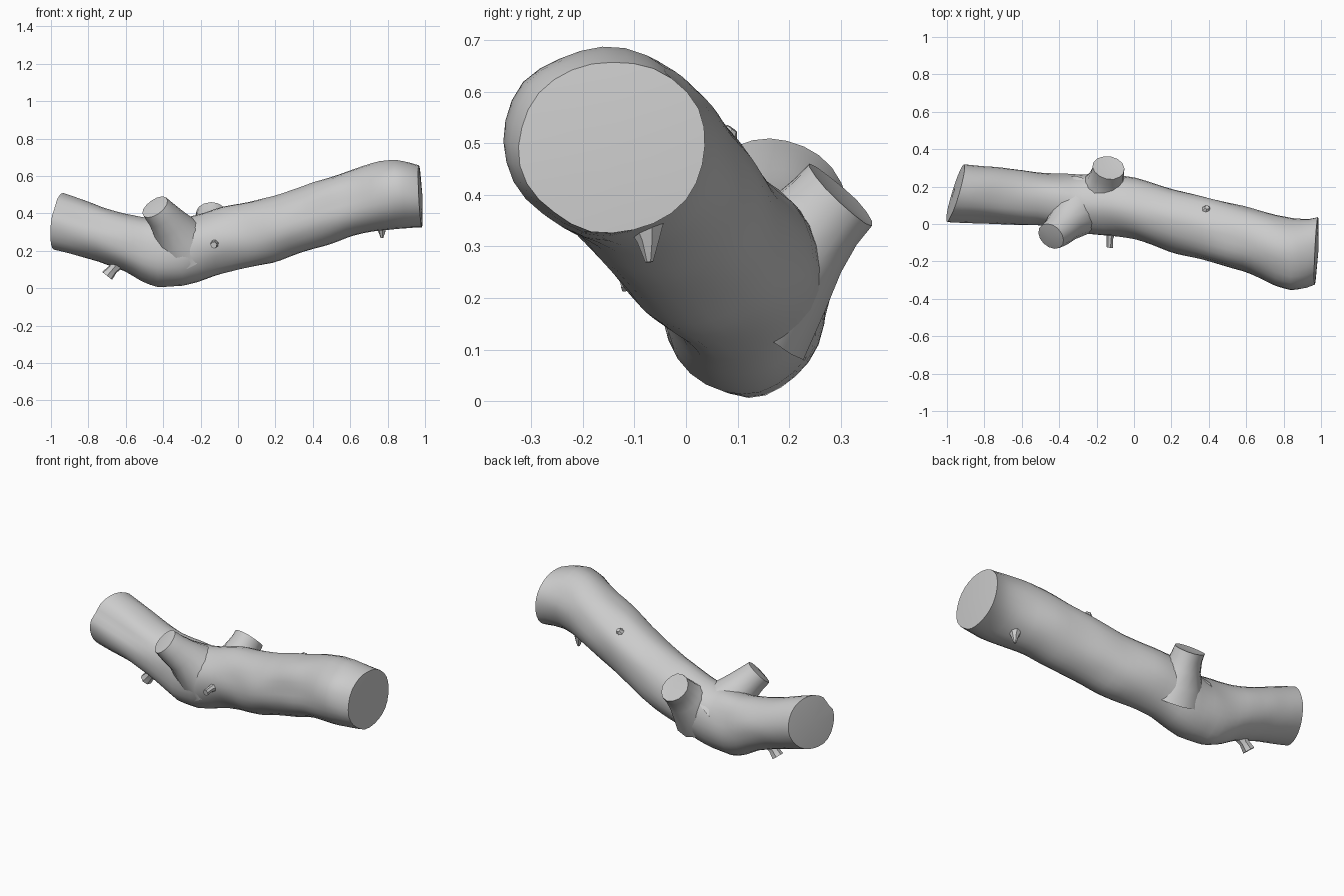
import bpy, bmesh, math
from mathutils import Vector, noise

if "Cube" in bpy.data.objects:
    bpy.data.objects.remove(bpy.data.objects["Cube"])

SIDES = 28


def loft(name, rings, dish=0.0, angle=40):
    """Skin a list of point rings and close both ends with a shallow dished cap."""
    bm = bmesh.new()
    loops = [[bm.verts.new(p) for p in ring] for ring in rings]
    n = len(loops[0])
    for a, b in zip(loops, loops[1:]):
        for i in range(n):
            j = (i + 1) % n
            bm.faces.new((a[i], a[j], b[j], b[i]))
    for ring, inner in ((loops[0], loops[1]), (loops[-1], loops[-2])):
        c = sum((v.co for v in ring), Vector()) / n
        ci = sum((v.co for v in inner), Vector()) / n
        mid = bm.verts.new(c + (ci - c).normalized() * dish)
        for i in range(n):
            bm.faces.new((ring[i], ring[(i + 1) % n], mid))
    bmesh.ops.recalc_face_normals(bm, faces=bm.faces)
    mesh = bpy.data.meshes.new(name)
    bm.to_mesh(mesh)
    bm.free()
    ob = bpy.data.objects.new(name, mesh)
    bpy.context.collection.objects.link(ob)
    bpy.ops.object.select_all(action='DESELECT')
    ob.select_set(True)
    bpy.context.view_layer.objects.active = ob
    bpy.ops.object.shade_smooth_by_angle(angle=math.radians(angle))
    return ob


def limb(name, path, sides=14, rough=0.006, dish=0.008):
    """Stub or twig: path of (x, y, z, radius), rings square to the overall direction."""
    d = (Vector(path[-1][:3]) - Vector(path[0][:3])).normalized()
    u = d.orthogonal().normalized()
    v = d.cross(u)
    rings = []
    for x, y, z, r in path:
        ring = []
        for i in range(sides):
            t = math.tau * i / sides
            p = Vector((x, y, z)) + (u * math.cos(t) + v * math.sin(t)) * r
            ring.append(p + noise.noise_vector(p * 9) * rough)
        rings.append(ring)
    return loft(name, rings, dish)


# Trunk outline: x, top z, bottom z, back y, front y
OUTLINE = [
    (-.955, .51, .20, .315, .01), (-.75, .44, .15, .305, .0), (-.6, .40, .09, .29, -.005),
    (-.5, .38, .03, .275, -.01), (-.42, .375, .003, .27, -.03), (-.3, .375, .015, .265, -.05),
    (-.2, .40, .04, .27, -.055), (-.1, .43, .075, .26, -.06), (0, .45, .10, .245, -.08),
    (.2, .49, .14, .19, -.15), (.4, .57, .21, .14, -.21), (.6, .63, .275, .095, -.26),
    (.75, .675, .31, .05, -.33), (.84, .685, .322, .03, -.355), (.92, .675, .327, .025, -.345),
    (.975, .66, .328, .04, -.325)]


def section(x):
    for a, b in zip(OUTLINE, OUTLINE[1:]):
        if x <= b[0] + 1e-6:
            f = (x - a[0]) / (b[0] - a[0])
            return [p + (q - p) * f for p, q in zip(a, b)]


# Trunk, with slanted saw cuts at both ends and shallow bark lumps
rings = []
STEPS = 44
for s in range(STEPS + 1):
    x = -.955 + 1.93 * s / STEPS
    _, zt, zb, yb, yf = section(x)
    cy, cz, ry, rz = (yb + yf) / 2, (zt + zb) / 2, (yb - yf) / 2, (zt - zb) / 2
    wl = max(0, (-.55 - x) / .4)
    wr = max(0, (x - .75) / .225)
    ring = []
    for i in range(SIDES):
        t = math.tau * i / SIDES
        k = 1 + .05 * noise.noise(Vector((x * 5, math.cos(t) * 1.6, math.sin(t) * 1.6)))
        # long groove on the upper front of the left part
        da = math.atan2(math.sin(t - 2.6), math.cos(t - 2.6))
        k -= .09 * math.exp(-(da / .22) ** 2) * min(1, wl * 2)
        # scar hollows along the front of the right part
        db = math.atan2(math.sin(t - 3.0), math.cos(t - 3.0))
        k -= .06 * math.exp(-(db / .3) ** 2 - ((x - .45) / .22) ** 2)
        dy, dz = ry * k * math.cos(t), rz * k * math.sin(t)
        dx = wl * (.29 * dy + .13 * dz) + wr * (.05 * dy - .05 * dz)
        ring.append(Vector((x + dx, cy + dy, max(0, cz + dz))))
    rings.append(ring)
loft("trunk", rings, dish=-.012)

# Sawn branch stubs with flared bases
limb("front_stub", [(-.27, .11, .20, .17), (-.33, .05, .28, .135), (-.37, .0, .345, .10),
                    (-.41, -.04, .395, .085), (-.445, -.065, .435, .078)], dish=-.01)
limb("back_stub", [(-.18, .11, .20, .17), (-.165, .175, .265, .135), (-.15, .23, .32, .10),
                   (-.14, .27, .365, .088), (-.135, .302, .40, .085)])

# Broken twigs
for name, path in {
    "lower_twig": [(-.63, .12, .15, .045), (-.67, .12, .10, .028), (-.70, .12, .065, .035)],
    "front_twig": [(-.12, -.03, .24, .03), (-.13, -.08, .235, .018), (-.13, -.125, .23, .018)],
    "right_twig": [(.76, -.08, .36, .045), (.77, -.072, .31, .022), (.77, -.07, .27, .008)],
    "upper_nub": [(.38, .03, .45, .07), (.385, .07, .50, .035), (.39, .09, .53, .012)],
}.items():
    limb(name, path, sides=7, rough=.003, dish=0)
